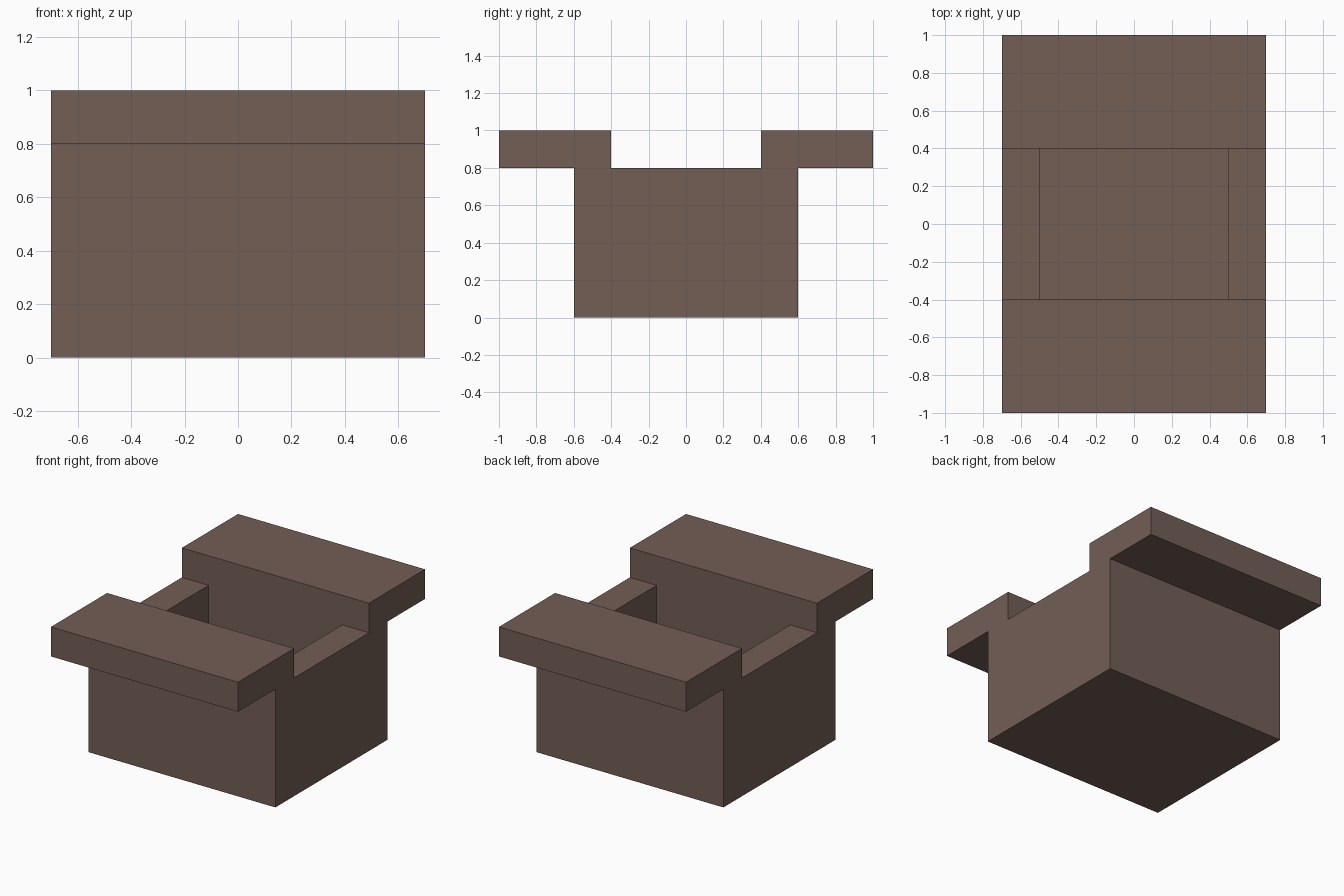
import bpy, bmesh
from mathutils import Vector

if "Cube" in bpy.data.objects:
    bpy.data.objects.remove(bpy.data.objects["Cube"])

HALF_X = 0.7      # half width of the body
CAVITY_X = 0.5    # half width of the hollow
FLOOR_Z = 0.2     # height of the hollow's floor

brown = bpy.data.materials.new("brown")
brown.diffuse_color = (0.171, 0.112, 0.091, 1)
brown.use_nodes = True
brown.node_tree.nodes["Principled BSDF"].inputs["Base Color"].default_value = brown.diffuse_color

# Side profile (y, z): body with an overhanging rim on front and back
half = [(0.6, 0), (0.6, 0.8), (1.0, 0.8), (1.0, 1.0), (0.4, 1.0), (0.4, 0.8)]
profile = half + [(-y, z) for y, z in reversed(half)]

bm = bmesh.new()
side = bm.faces.new([bm.verts.new((-HALF_X, y, z)) for y, z in profile])
ext = bmesh.ops.extrude_face_region(bm, geom=[side], use_keep_orig=True)
bmesh.ops.translate(bm, vec=(2 * HALF_X, 0, 0),
                    verts=[v for v in ext["geom"] if isinstance(v, bmesh.types.BMVert)])

# Cut the recess face at the hollow's ends, then sink its middle
for x in (-CAVITY_X, CAVITY_X):
    bmesh.ops.bisect_plane(bm, geom=bm.verts[:] + bm.edges[:] + bm.faces[:],
                           plane_co=(x, 0, 0), plane_no=(1, 0, 0))
middle = [f for f in bm.faces
          if (f.calc_center_median() - Vector((0, 0, 0.8))).length < 0.01]
sunk = bmesh.ops.extrude_face_region(bm, geom=middle)
bmesh.ops.translate(bm, vec=(0, 0, FLOOR_Z - 0.8),
                    verts=[v for v in sunk["geom"] if isinstance(v, bmesh.types.BMVert)])
bmesh.ops.delete(bm, geom=[f for f in middle if f.is_valid], context="FACES_ONLY")

# Tidy flat regions
bmesh.ops.dissolve_limit(bm, angle_limit=0.01, verts=bm.verts[:], edges=bm.edges[:])
bmesh.ops.recalc_face_normals(bm, faces=bm.faces[:])

mesh = bpy.data.meshes.new("rimmed_box")
bm.to_mesh(mesh)
bm.free()
mesh.materials.append(brown)
bpy.context.collection.objects.link(bpy.data.objects.new("rimmed_box", mesh))
